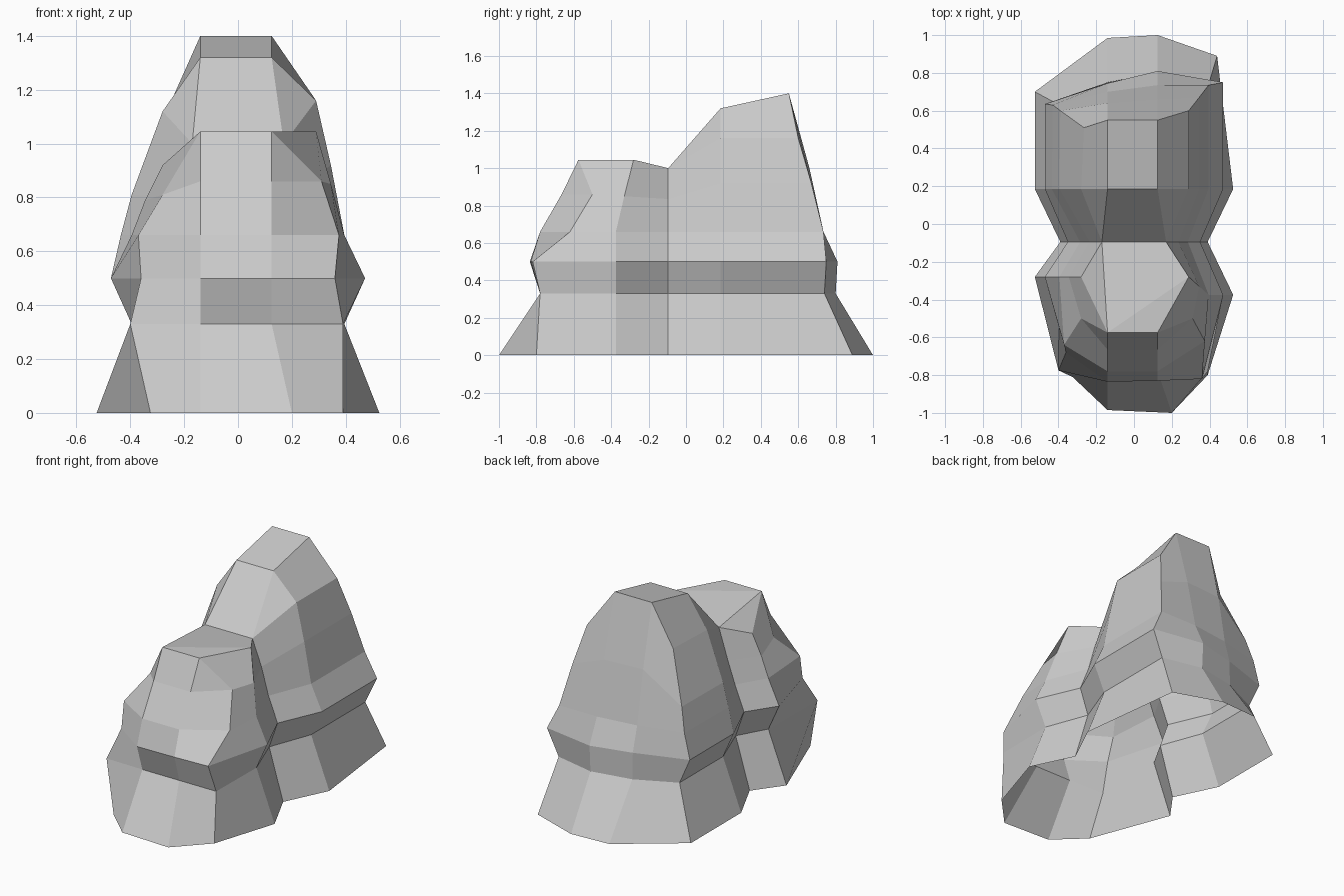
import bpy
import bmesh

if "Cube" in bpy.data.objects:
    bpy.data.objects.remove(bpy.data.objects["Cube"])

# Shared level profiles: half-widths of the lobes and of the pinched waist, and heights
WIDE = [0.525, 0.395, 0.472, 0.395, 0.345, 0.29]
WAIST = [0.39, 0.29, 0.35, 0.285, 0.235, 0.17]
LEVELS = [0.0, 0.33, 0.50, 0.66]


def column(xs, ys, z4, z5, side=1):
    """One vertical strip of points running from the ground to the top."""
    if not isinstance(xs, list):
        xs = [xs] * 6
    if not isinstance(ys, list):
        ys = [ys] * 6
    return [(side * x, y, z) for x, y, z in zip(xs, ys, LEVELS + [z4, z5])]


# Columns counter-clockwise, starting at the front middle
front_right = [
    column([0.2] + [0.125] * 5, [-1, -.78, -.83, -.78, -.665, -.575], .86, 1.045),
    column([.39, .39, .36, .375, .31, .125], [-.8, -.78, -.82, -.62, -.5, -.575], .86, 1.045),
    column(WIDE, [-.375, -.375, -.375, -.375, -.33, -.28], .85, 1.045),
    column(WAIST, -0.095, .835, 1.0),
]
back = [
    column(WIDE, 0.185, .92, 1.16),
    column([.44] + WIDE[1:], [.89, .74, .75, .735, .67, .6], .92, 1.16),
    column(0.125, [1, .8, .81, .735, .66, .55], 1.0, 1.4),
    column(-0.14, [.985, .75, .745, .70, .64, .55], 1.0, 1.4),
    column(WIDE[:3] + [.43, .39, .265], [.7, .63, .635, .63, .6, .51], .81, 1.12, -1),
    column(WIDE[:3] + [.435, .395, .28], 0.185, .81, 1.12, -1),
]
front_left = [
    column(WAIST, -0.095, .8, 1.0, -1),
    column(WIDE[:4] + [.345, .28], -0.28, .79, .92, -1),
    column([.325, .4, .36, .37, .28, .14], [-.81, -.775, -.68, -.64, -.5, -.575], .81, 1.045, -1),
    column(-0.14, [-.985, -.78, -.835, -.78, -.665, -.575], .86, 1.045),
]

bm = bmesh.new()
cols = [[bm.verts.new(p) for p in c] for c in front_right + back + front_left]

# Side walls (open underneath)
for i, a in enumerate(cols):
    b = cols[(i + 1) % len(cols)]
    for k in range(5):
        bm.faces.new((a[k], b[k], b[k + 1], a[k + 1]))

# Caps of the low front lobe and the tall rear lobe
A, B, C, D, E, F, G, H, I, J, K, L, M, N = [c[5] for c in cols]
P = bm.verts.new((0.125, 0.185, 1.32))
Q = bm.verts.new((-0.14, 0.185, 1.32))
for face in [(N, A, C), (N, C, D, K), (N, K, L),
             (D, E, P), (D, P, Q, K), (K, Q, J),
             (P, G, H, Q), (P, E, F, G), (Q, H, I, J)]:
    bm.faces.new(face)

bmesh.ops.remove_doubles(bm, verts=bm.verts[:], dist=0.001)
bmesh.ops.recalc_face_normals(bm, faces=bm.faces[:])
mesh = bpy.data.meshes.new("twin_rock")
bm.to_mesh(mesh)
bm.free()
rock = bpy.data.objects.new("twin_rock", mesh)
bpy.context.collection.objects.link(rock)
